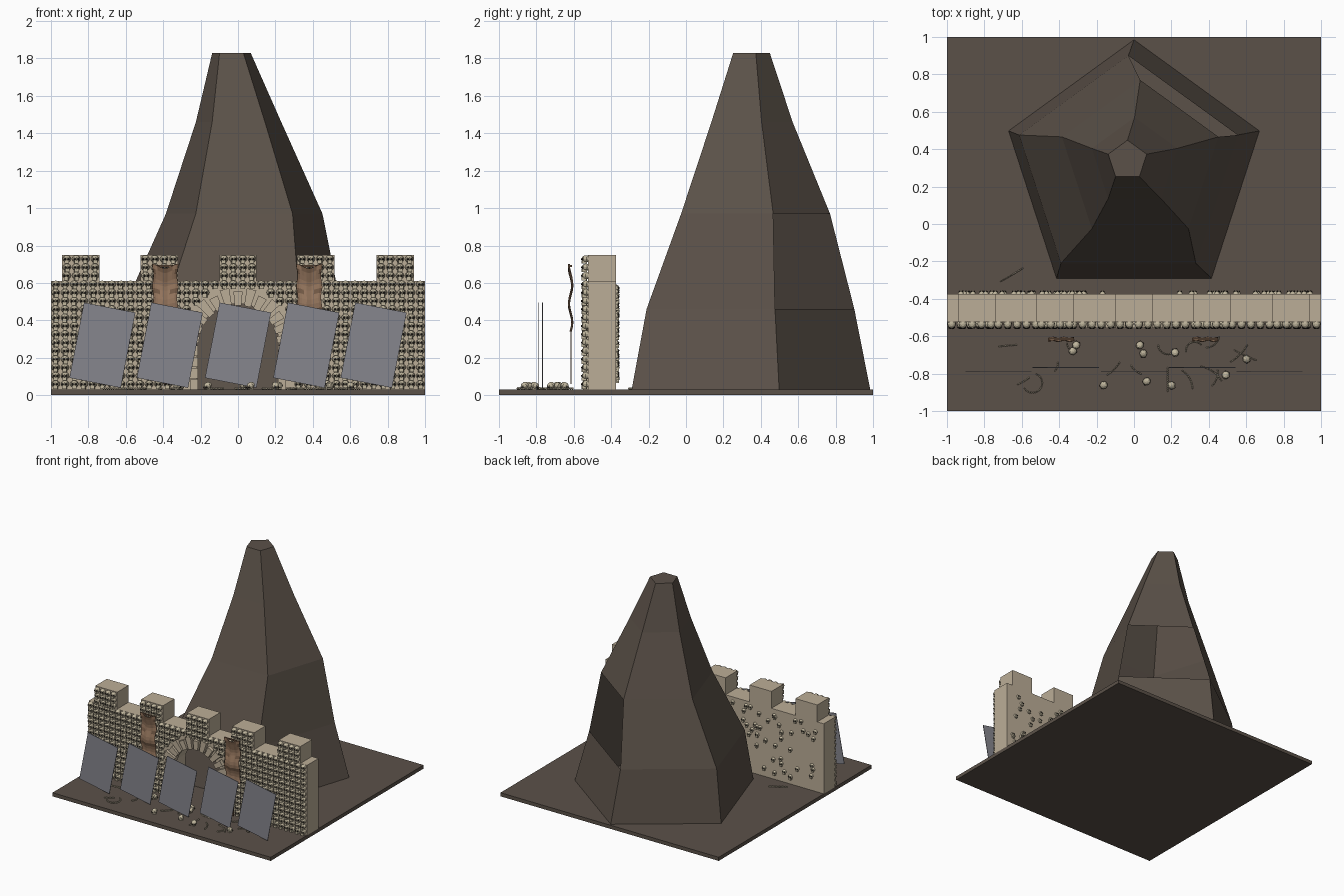
import bpy, bmesh, math, random
from mathutils import Matrix, Vector
from math import sin, cos, pi, radians

random.seed(4)
cube = bpy.data.objects.get("Cube")
if cube:
    bpy.data.objects.remove(cube)


def material(name, r, g, b):
    m = bpy.data.materials.new(name)
    m.use_nodes = True
    m.diffuse_color = (r, g, b, 1)
    bsdf = m.node_tree.nodes["Principled BSDF"]
    bsdf.inputs["Base Color"].default_value = (r, g, b, 1)
    bsdf.inputs["Roughness"].default_value = 0.9
    return m


rock = material("brown rock", 0.105, 0.083, 0.066)
stone = material("beige stone", 0.50, 0.42, 0.31)
bone = material("bone", 0.53, 0.47, 0.34)
socket = material("dark socket", 0.03, 0.025, 0.02)
steel = material("blue grey plate", 0.24, 0.24, 0.27)
cloth = material("brown cloth", 0.30, 0.18, 0.11)
dark_cloth = material("dark brown cloth", 0.17, 0.10, 0.06)


def finish(name, bm, *mats, normals=True):
    if normals:
        bmesh.ops.recalc_face_normals(bm, faces=bm.faces)
    me = bpy.data.meshes.new(name)
    bm.to_mesh(me)
    bm.free()
    for m in mats:
        me.materials.append(m)
    ob = bpy.data.objects.new(name, me)
    bpy.context.collection.objects.link(ob)
    return ob


def box(bm, lo, hi):
    lo, hi = Vector(lo), Vector(hi)
    mat = Matrix.Translation((lo + hi) / 2) @ Matrix.Diagonal((hi - lo).to_4d())
    bmesh.ops.create_cube(bm, size=1, matrix=mat)


def prism(bm, outline, y0, y1):
    """Extrude an x-z outline between two depths."""
    face = bm.faces.new([bm.verts.new((x, y0, z)) for x, z in outline])
    ext = bmesh.ops.extrude_face_region(bm, geom=[face])
    verts = [v for v in ext["geom"] if isinstance(v, bmesh.types.BMVert)]
    bmesh.ops.translate(bm, verts=verts, vec=(0, y1 - y0, 0))


def copies(name, template, matrices, *mats):
    """Join transformed copies of one template mesh into a single object."""
    bm = bmesh.new()
    for m in matrices:
        tmp = template.copy()
        tmp.transform(m)
        bm.from_mesh(tmp)
        bpy.data.meshes.remove(tmp)
    return finish(name, bm, *mats, normals=False)


GROUND = 0.03
FRONT, BACK = -0.525, -0.375

# Ground slab
bm = bmesh.new()
box(bm, (-1, -1, 0), (1, 1, GROUND))
finish("ground_slab", bm, rock)

# Five-sided leaning tower: centre x, centre y, height, radius per ring
rings = [(0, 0.28, GROUND, 0.705), (-0.03, 0.286, 0.46, 0.614),
         (0.033, 0.33, 0.97, 0.44), (0.003, 0.33, 1.46, 0.24),
         (-0.035, 0.34, 1.83, 0.108)]
bm = bmesh.new()
loops = [[bm.verts.new((cx + r * sin(k * 2 * pi / 5), cy + r * cos(k * 2 * pi / 5), z))
          for k in range(5)] for cx, cy, z, r in rings]
for level, (a, b) in enumerate(zip(loops, loops[1:])):
    for k in range(5):
        if (level, k) != (1, 0):        # opening in the rear side
            j = (k + 1) % 5
            bm.faces.new((a[k], a[j], b[j], b[k]))
bm.faces.new(loops[-1])
finish("tower", bm, rock)

# Battlement wall with an arched gateway
ARCH_R, ARCH_Z = 0.22, 0.27
merlons = [-0.84, -0.42, 0, 0.415, 0.84]
outline = [(-1, GROUND), (-1, 0.61)]
for c in merlons:
    outline += [(c - 0.1, 0.61), (c - 0.1, 0.75), (c + 0.1, 0.75), (c + 0.1, 0.61)]
outline += [(1, 0.61), (1, GROUND), (ARCH_R, GROUND)]
outline += [(ARCH_R * cos(t * pi / 12), ARCH_Z + ARCH_R * sin(t * pi / 12)) for t in range(13)]
outline.append((-ARCH_R, GROUND))
bm = bmesh.new()
prism(bm, outline, FRONT, BACK)
finish("battlement_wall", bm, stone)

# Wedge stones round the arch and blocks down its sides
bm = bmesh.new()
for i in range(13):
    mid, half = (i + 0.5) * pi / 13, 0.085
    out = 0.285 + 0.02 * (i % 2)
    prism(bm, [(r * cos(a), ARCH_Z + r * sin(a)) for r, a in
               [(0.21, mid - half), (out, mid - half), (out, mid + half), (0.21, mid + half)]],
          FRONT - 0.03, FRONT + 0.02)
for side in (-1, 1):
    for i in range(4):
        z = GROUND + i * 0.06
        x0, x1 = sorted((side * 0.215, side * (0.255 + 0.015 * (i % 2))))
        box(bm, (x0, FRONT - 0.025, z), (x1, FRONT + 0.02, z + 0.055))
finish("arch_stones", bm, stone)

# Skull template, facing -y
bm = bmesh.new()
bmesh.ops.create_uvsphere(bm, u_segments=8, v_segments=6, radius=1,
                          matrix=Matrix.Translation((0, 0, 0.2)) @ Matrix.Diagonal((1, 1.1, 0.85, 1)))
box(bm, (-0.5, -1.05, -0.95), (0.5, 0.1, -0.2))
whole = set(bm.faces)
for x, z, r in [(-0.4, 0.15, 0.3), (0.4, 0.15, 0.3), (0, -0.28, 0.16)]:
    bmesh.ops.create_icosphere(bm, subdivisions=1, radius=r, matrix=Matrix.Translation((x, -0.92, z)))
for f in bm.faces:
    f.material_index = 0 if f in whole else 1
skull = bpy.data.meshes.new("skull_template")
bm.to_mesh(skull)
bm.free()


def place(x, y, z, size, turn=0.0, tilt=0.0):
    return (Matrix.Translation((x, y, z)) @ Matrix.Rotation(turn, 4, "Z")
            @ Matrix.Rotation(tilt, 4, "X") @ Matrix.Scale(size, 4))


def near_arch(x, z):
    return abs(x) < 0.29 and z < ARCH_Z or math.hypot(x, z - ARCH_Z) < 0.315


# Rows of skulls on the front of the wall and merlons
spots = []
for row in range(13):
    z = 0.055 + row * 0.0445
    spots += [(-0.975 + c * 0.05, z) for c in range(40) if not near_arch(-0.975 + c * 0.05, z)]
spots += [(c + dx, 0.635 + r * 0.0445) for c in merlons for r in range(3)
          for dx in (-0.075, -0.025, 0.025, 0.075)]
copies("front_skulls", skull,
       [place(x, FRONT - 0.009, z, 0.0225, random.uniform(-0.2, 0.2)) for x, z in spots], bone, socket)

# Scattered skulls on the back of the wall
back = [(random.uniform(-0.96, 0.96), random.uniform(0.07, 0.58)) for _ in range(100)]
copies("back_skulls", skull,
       [place(x, BACK - 0.003, z, 0.018, pi) for x, z in back if not near_arch(x, z)], bone, socket)

# Skulls lying on the ground
lying = [(-0.33, -0.68), (0.03, -0.65), (0.05, -0.69), (0.22, -0.69), (-0.16, -0.86),
         (0.07, -0.84), (0.2, -0.86), (0.49, -0.81), (0.6, -0.72), (-0.31, -0.65)]
copies("ground_skulls", skull,
       [place(x, y, GROUND + 0.018, 0.021, random.uniform(0, 2 * pi), 0.5) for x, y in lying], bone, socket)
bpy.data.meshes.remove(skull)

# Curved strings of bones: start x, y, heading, length, bend
chains = [(-0.72, -0.31, 28, 0.14, 5), (-0.73, -0.655, 5, 0.10, 0), (-0.63, -0.86, 20, 0.08, 20),
          (-0.53, -0.80, -20, 0.2, -220), (-0.43, -0.79, 40, 0.06, 60), (-0.36, -0.63, -80, 0.08, 50),
          (-0.15, -0.81, 30, 0.10, 30), (-0.02, -0.75, -60, 0.08, 40), (0.13, -0.64, -90, 0.13, 150),
          (0.28, -0.69, 100, 0.12, -150), (0.38, -0.66, 0, 0.10, 80), (0.18, -0.76, -90, 0.13, 0),
          (0.25, -0.78, -30, 0.12, -60), (0.35, -0.76, -10, 0.14, -50), (0.41, -0.87, 40, 0.10, 60),
          (0.53, -0.67, -30, 0.13, 10), (0.51, -0.74, 30, 0.13, 30)]
bm = bmesh.new()
bmesh.ops.create_icosphere(bm, subdivisions=1, radius=1)
bead = bpy.data.meshes.new("bead_template")
bm.to_mesh(bead)
bm.free()
beads = []
for x, y, heading, length, bend in chains:
    n = round(length / 0.011)
    for i in range(n):
        a = radians(heading + bend * i / n)
        x, y = x + 0.011 * cos(a), y + 0.011 * sin(a)
        beads.append(place(x, y, GROUND + 0.006, 0.007, a) @ Matrix.Diagonal((0.9, 0.6, 0.9, 1)))
copies("ground_bones", bead, beads, bone)
bpy.data.meshes.remove(bead)

# Five tilted plates standing before the wall
for i, x in enumerate((-0.725, -0.365, 0, 0.365, 0.725)):
    bm = bmesh.new()
    box(bm, (-0.14, -0.002, -0.205), (0.14, 0.002, 0.205))
    ob = finish(f"plate_{i + 1}", bm, steel)
    ob.location = (x, -0.787 + 0.02 * (i % 2), 0.267)
    ob.rotation_euler = (0, radians(11), 0)

# Two rippled hanging cloths with darker bands and a thin tail
for name, cx in (("right_cloth", -0.39), ("left_cloth", 0.38)):
    bm = bmesh.new()
    bmesh.ops.create_grid(bm, x_segments=10, y_segments=14, size=0.5)
    for v in bm.verts:
        u, t = v.co.x, v.co.y + 0.5
        width = 0.14 * (1 - 0.12 * sin(t * 3 * pi) ** 2)
        v.co = (cx + u * width, -0.615 + 0.009 * sin(t * 11) + 0.004 * sin(u * 14),
                0.34 + 0.35 * t - 0.012 * cos(u * 2 * pi) * t)
    for f in bm.faces:
        f.material_index = int(f.calc_center_median().z * 100) % 11 < 2
    ob = finish(name, bm, cloth, dark_cloth)
    ob.modifiers.new("thickness", "SOLIDIFY").thickness = 0.004
    bm = bmesh.new()
    box(bm, (cx - 0.012, -0.617, 0.06), (cx + 0.012, -0.613, 0.36))
    finish(name + "_tail", bm, dark_cloth)
    bm = bmesh.new()
    box(bm, (cx - 0.07, -0.62, 0.685), (cx + 0.07, -0.61, 0.695))
    finish(name + "_rod", bm, dark_cloth)
